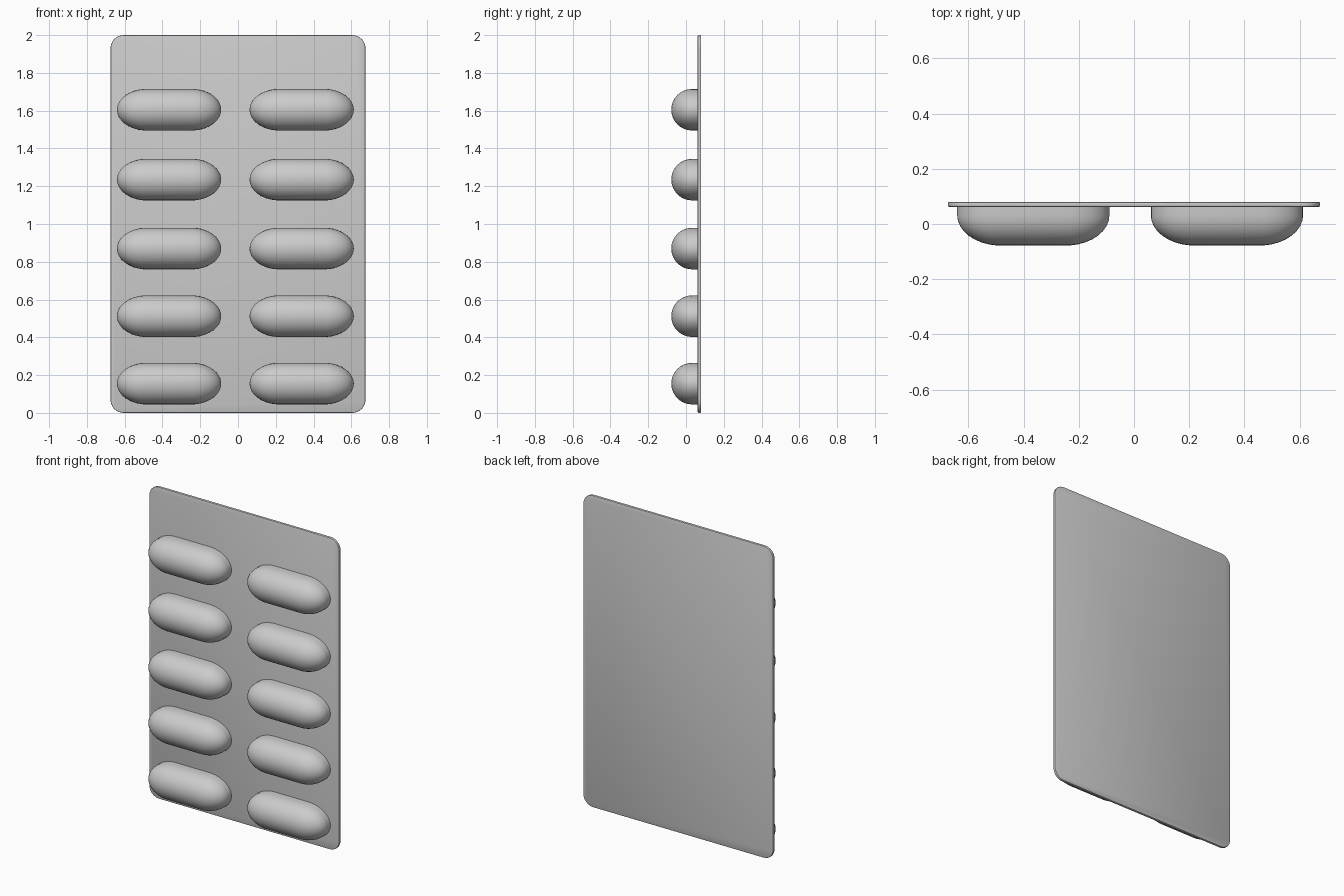
import bpy, bmesh, math
from mathutils import Matrix

cube = bpy.data.objects.get("Cube")
if cube:
    bpy.data.objects.remove(cube, do_unlink=True)

# One plain grey for the whole pack
grey = bpy.data.materials.new("plain_grey")
grey.use_nodes = True
colour = (0.6, 0.6, 0.6, 1)
grey.diffuse_color = colour
grey.node_tree.nodes["Principled BSDF"].inputs["Base Color"].default_value = colour

FRONT, BACK = 0.062, 0.08        # card faces along y
RADIUS, CAP, HALF = 0.11, 0.145, 0.276
CENTRE_Y = 0.032


def add_object(name, bm, angle):
    bmesh.ops.recalc_face_normals(bm, faces=bm.faces)
    mesh = bpy.data.meshes.new(name)
    bm.to_mesh(mesh)
    bm.free()
    mesh.materials.append(grey)
    obj = bpy.data.objects.new(name, mesh)
    bpy.context.collection.objects.link(obj)
    bpy.ops.object.select_all(action='DESELECT')
    obj.select_set(True)
    bpy.context.view_layer.objects.active = obj
    bpy.ops.object.shade_smooth_by_angle(angle=math.radians(angle))
    return obj


def backing_card():
    # Thin rounded rectangle with softened rims
    bm = bmesh.new()
    bmesh.ops.create_cube(bm, size=1)
    bmesh.ops.scale(bm, vec=(1.35, BACK - FRONT, 2), verts=bm.verts)
    bmesh.ops.translate(bm, vec=(0, (FRONT + BACK) / 2, 1), verts=bm.verts)
    corners = [e for e in bm.edges
               if abs(e.verts[0].co.y - e.verts[1].co.y) > 0.01]
    bmesh.ops.bevel(bm, geom=corners, offset=0.07, segments=8,
                    profile=0.5, affect='EDGES')
    rims = [e for e in bm.edges if e.calc_face_angle(0) > 1]
    bmesh.ops.bevel(bm, geom=rims, offset=0.005, segments=2,
                    profile=0.5, affect='EDGES')
    return add_object("backing_card", bm, 35)


def blister(name, x, z):
    # Half capsule lying along x: a stretched sphere split at its middle band
    rings = 17
    bm = bmesh.new()
    bmesh.ops.create_uvsphere(bm, u_segments=32, v_segments=rings, radius=1)
    bmesh.ops.rotate(bm, cent=(0, 0, 0), verts=bm.verts,
                     matrix=Matrix.Rotation(math.pi / 2, 3, 'Y'))
    band = math.sin(math.pi / 2 / rings)
    widen = RADIUS / math.cos(math.pi / 2 / rings)
    for v in bm.verts:
        along = (abs(v.co.x) - band) / (1 - band) * CAP + HALF - CAP
        v.co = (math.copysign(along, v.co.x), v.co.y * widen, v.co.z * widen)
    # Keep the front half and run a straight wall back into the card
    behind = [v for v in bm.verts if v.co.y > 1e-4]
    bmesh.ops.delete(bm, geom=behind, context='VERTS')
    rim = [e for e in bm.edges if e.is_boundary]
    wall = bmesh.ops.extrude_edge_only(bm, edges=rim)["geom"]
    for v in wall:
        if isinstance(v, bmesh.types.BMVert):
            v.co.y = FRONT + 0.004 - CENTRE_Y
    bmesh.ops.translate(bm, vec=(x, CENTRE_Y, z), verts=bm.verts)
    return add_object(name, bm, 60)


backing_card()
for row, z in enumerate((0.155, 0.512, 0.87, 1.235, 1.605)):
    for side, x in (("right", -0.365), ("left", 0.337)):
        blister(f"blister_{side}_{row + 1}", x, z)
